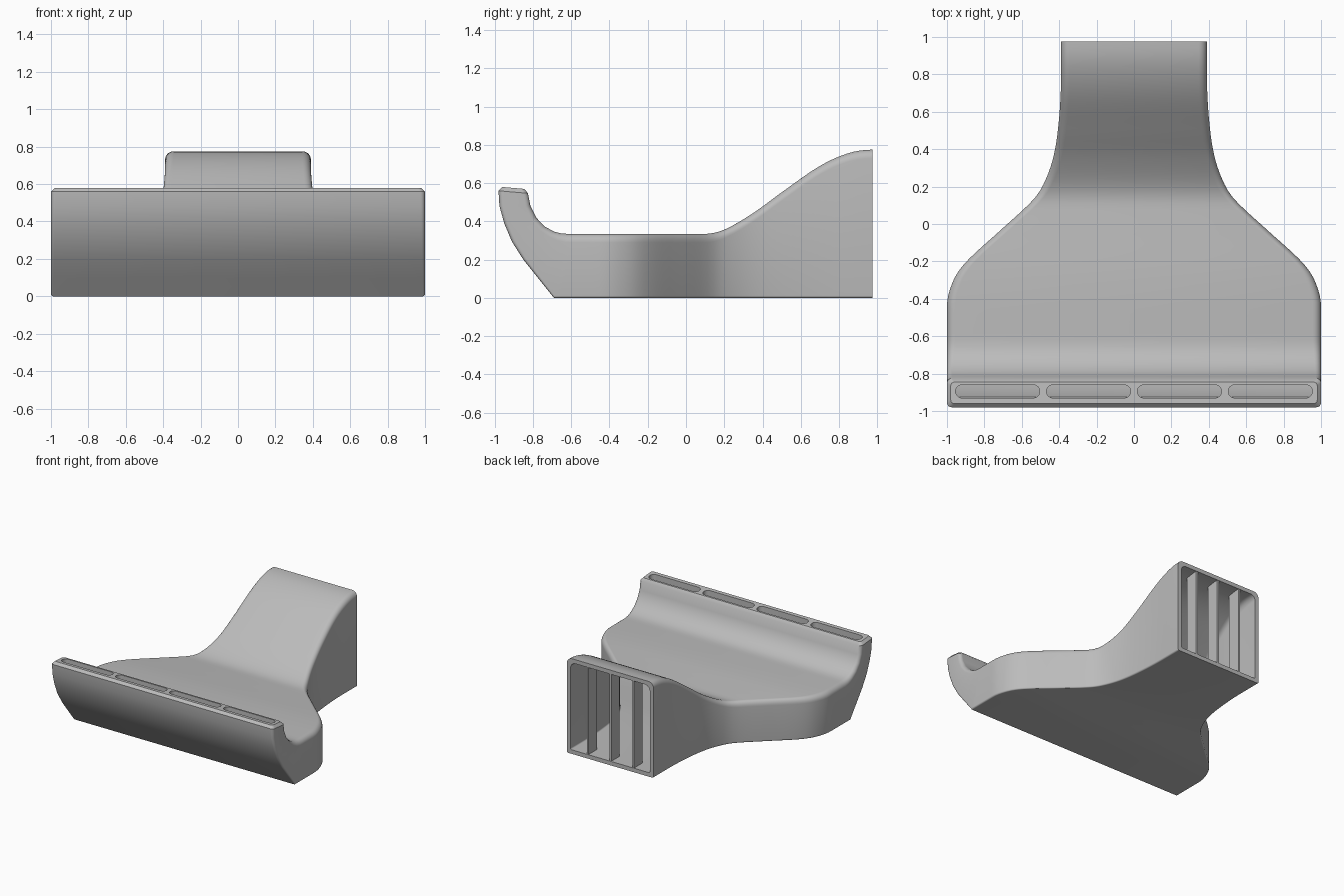
import bpy, bmesh, math
from mathutils import Vector

cube = bpy.data.objects.get("Cube")
if cube:
    bpy.data.objects.remove(cube)

grey = bpy.data.materials.new("matte_grey")
grey.use_nodes = True
COLOR = (0.5, 0.5, 0.5, 1)
grey.diffuse_color = COLOR
grey.node_tree.nodes["Principled BSDF"].inputs["Base Color"].default_value = COLOR

WALL = 0.033
BACK = 0.975


def make_object(name, bm):
    bmesh.ops.recalc_face_normals(bm, faces=bm.faces)
    mesh = bpy.data.meshes.new(name)
    bm.to_mesh(mesh)
    bm.free()
    mesh.materials.append(grey)
    obj = bpy.data.objects.new(name, mesh)
    bpy.context.collection.objects.link(obj)
    return obj


def curve(knots, y):
    """Smooth curve through (y, value) knots, flat beyond both ends."""
    if y <= knots[0][0]:
        return knots[0][1]
    if y >= knots[-1][0]:
        return knots[-1][1]

    def slope(i):
        if i in (0, len(knots) - 1):
            return 0
        (a, p), (b, q) = knots[i - 1], knots[i + 1]
        return (q - p) / (b - a)

    i = max(k for k in range(len(knots)) if knots[k][0] <= y)
    (a, p), (b, q) = knots[i], knots[i + 1]
    d = b - a
    t = (y - a) / d
    return (p * (1 + 2 * t) * (1 - t) ** 2 + slope(i) * d * t * (1 - t) ** 2
            + q * t * t * (3 - 2 * t) + slope(i + 1) * d * t * t * (t - 1))


# Plan half width and roof height along the duct
HALF_WIDTH = [(-0.44, 1), (-0.3, 0.965), (-0.2, 0.895), (-0.03, 0.71), (0.12, 0.548),
              (0.2, 0.49), (0.35, 0.433), (0.55, 0.402), (0.8, 0.39)]
ROOF = [(0.1, 0.335), (0.2, 0.357), (0.35, 0.443), (0.5, 0.552),
        (0.7, 0.69), (0.85, 0.757), (BACK, 0.775)]

# Curled lip: outer point, inner point of each cross-section
LIP = [((-0.98, 0.56), (-0.826, 0.547)), ((-0.975, 0.48), (-0.813, 0.48)),
       ((-0.95, 0.39), (-0.783, 0.42)), ((-0.91, 0.295), (-0.738, 0.373)),
       ((-0.85, 0.2), (-0.69, 0.347)), ((-0.77, 0.1), (-0.655, 0.338)),
       ((-0.69, 0), (-0.62, 0.335))]


def ring(bm, outer, inner, half, r_top, r_low, inset=0):
    """Rounded rectangle spanning outer to inner point, half wide each way."""
    o, i = Vector((0, *outer)), Vector((0, *inner))
    up = (i - o).normalized()
    height = (i - o).length - inset
    half -= inset
    verts = []
    corners = [(half, height, r_top, 0), (-half, height, r_top, 1),
               (-half, inset, r_low, 2), (half, inset, r_low, 3)]
    for x, v, r, quarter in corners:
        cx = x - math.copysign(r, x)
        cv = v - r if quarter < 2 else v + r
        for s in range(7):
            a = (quarter + s / 6) * math.pi / 2
            p = o + up * (cv + r * math.sin(a))
            p.x = cx + r * math.cos(a)
            verts.append(bm.verts.new(p))
    return verts


def loft(name, rings, bm):
    for a, b in zip(rings, rings[1:]):
        for k in range(len(a)):
            n = (k + 1) % len(a)
            bm.faces.new((a[k], a[n], b[n], b[k]))
    bm.faces.new(rings[0])
    bm.faces.new(rings[-1])
    return make_object(name, bm)


def duct(name, inset):
    bm = bmesh.new()
    rings = []
    if not inset:   # chamfered lip edge
        rings.append(ring(bm, (-0.96, 0.58), (-0.845, 0.57), 0.98, 0.02, 0.02))
    for n, (outer, inner) in enumerate(LIP):
        if inset and n == 0:
            continue
        t = n / (len(LIP) - 1)
        rings.append(ring(bm, outer, inner, 1, 0.025 + 0.02 * t, 0.025 - 0.013 * t, inset))
    steps = 48
    for n in range(1, steps + 1):
        y = -0.62 + (BACK + 0.62) * n / steps
        base = -0.69 + (BACK + 0.69) * n / steps if n < 4 else y
        rings.append(ring(bm, (base, 0), (y, curve(ROOF, y)), curve(HALF_WIDTH, y),
                          0.045, 0.012, inset))
    if inset:       # run the cavity out through the back
        y = BACK + 0.1
        rings.append(ring(bm, (y, 0), (y, curve(ROOF, y)), curve(HALF_WIDTH, y),
                          0.045, 0.012, inset))
    return loft(name, rings, bm)


def slot_cutter(x):
    """Upright stadium-shaped prism."""
    bm = bmesh.new()
    r, reach = 0.035, 0.19
    outline = []
    for side in (1, -1):
        for s in range(13):
            a = -math.pi / 2 + math.pi * s / 12
            outline.append((x + side * (reach + r * math.cos(a)),
                            -0.895 + side * r * math.sin(a)))
    rings = [[bm.verts.new((px, py, z)) for px, py in outline] for z in (0.42, 0.7)]
    return loft("slot_cutter", rings, bm)


def cut(target, cutter):
    mod = target.modifiers.new("cut", "BOOLEAN")
    mod.operation = "DIFFERENCE"
    mod.solver = "EXACT"
    mod.object = cutter
    bpy.context.view_layer.objects.active = target
    bpy.ops.object.modifier_apply(modifier=mod.name)
    bpy.data.objects.remove(cutter)


# Hollow duct with four outlet slots in the lip
body = duct("duct_body", 0)
cut(body, duct("cavity_cutter", WALL))
for k in range(4):
    cut(body, slot_cutter((k - 1.5) * 0.486))
bpy.ops.object.select_all(action="DESELECT")
body.select_set(True)
bpy.context.view_layer.objects.active = body
bpy.ops.object.shade_smooth_by_angle(angle=math.radians(30))

# Short upright fins in the back inlet
for k, label in enumerate(("right", "middle", "left")):
    x = (k - 1) * 0.205
    bm = bmesh.new()
    front, back = BACK - 0.11, BACK - 0.003
    side = [(front, 0.02), (back, 0.02), (back, curve(ROOF, back) - 0.02),
            (front, curve(ROOF, front) - 0.02)]
    rings = [[bm.verts.new((x + dx, y, z)) for y, z in side] for dx in (-0.008, 0.008)]
    loft("inlet_fin_" + label, rings, bm)
